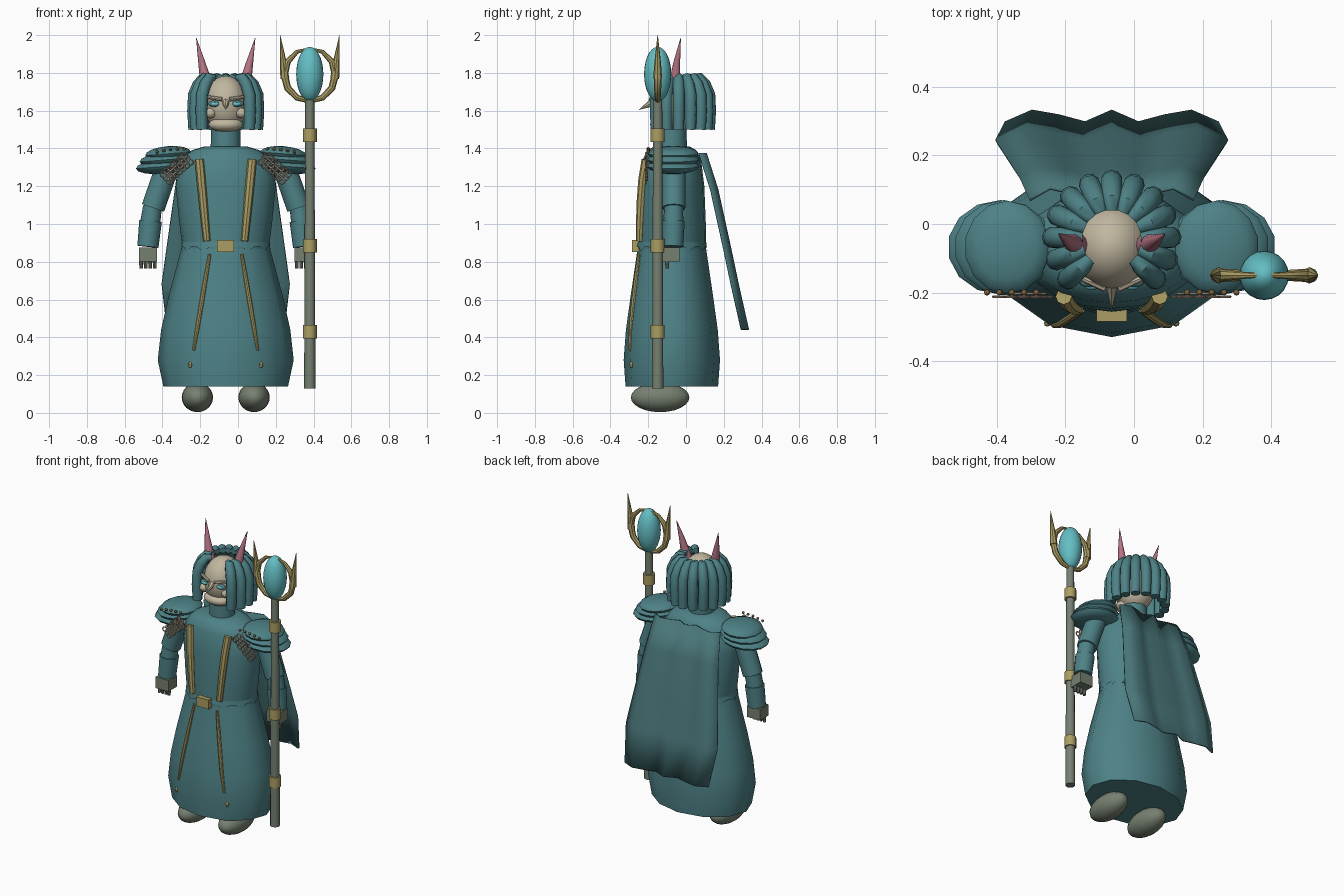
import bpy, bmesh, math
from mathutils import Vector, Matrix

if "Cube" in bpy.data.objects:
    bpy.data.objects.remove(bpy.data.objects["Cube"])

CX, CY = -0.065, -0.075          # body axis


def mat(name, r, g, b):
    m = bpy.data.materials.new(name)
    m.diffuse_color = (r, g, b, 1)
    m.use_nodes = True
    m.node_tree.nodes["Principled BSDF"].inputs["Base Color"].default_value = m.diffuse_color
    return m


TEAL = mat("teal_cloth", .076, .223, .242)
CAPE = mat("cape_teal", .066, .18, .19)
SKIN = mat("pale_skin", .53, .47, .35)
GREY = mat("grey_green", .18, .216, .162)
GOLD = mat("dull_gold", .41, .34, .125)
CYAN = mat("bright_cyan", .127, .515, .552)
PINK = mat("dusky_pink", .46, .175, .225)
RING = mat("pale_copper", .5, .36, .26)
STUD = mat("bronze", .2, .12, .04)


def finish(name, bm, m, angle=40):
    bmesh.ops.recalc_face_normals(bm, faces=bm.faces)
    me = bpy.data.meshes.new(name)
    bm.to_mesh(me)
    bm.free()
    me.materials.append(m)
    ob = bpy.data.objects.new(name, me)
    bpy.context.collection.objects.link(ob)
    bpy.ops.object.select_all(action='DESELECT')
    bpy.context.view_layer.objects.active = ob
    ob.select_set(True)
    bpy.ops.object.shade_smooth_by_angle(angle=math.radians(angle))
    return ob


def bridge(bm, rings, caps=True):
    n = len(rings[0])
    vs = [[bm.verts.new(p) for p in r] for r in rings]
    for a, b in zip(vs, vs[1:]):
        for i in range(n):
            j = (i + 1) % n
            bm.faces.new((a[i], a[j], b[j], b[i]))
    if caps:
        bm.faces.new(vs[0])
        bm.faces.new(vs[-1])


def ball(name, loc, rad, m, seg=20, rings=12, rot=None):
    bm = bmesh.new()
    bmesh.ops.create_uvsphere(bm, u_segments=seg, v_segments=rings, radius=1)
    t = Matrix.Translation(loc) @ (rot or Matrix()) @ Matrix.Diagonal((*rad, 1))
    bmesh.ops.transform(bm, matrix=t, verts=bm.verts)
    return finish(name, bm, m)


def box(name, loc, size, m, rot=None):
    bm = bmesh.new()
    bmesh.ops.create_cube(bm, size=1)
    t = Matrix.Translation(loc) @ (rot or Matrix()) @ Matrix.Diagonal((*size, 1))
    bmesh.ops.transform(bm, matrix=t, verts=bm.verts)
    return finish(name, bm, m)


def tube(name, pts, radii, m, seg=12, ref=(0, 1, 0), flat=1.0):
    """Tube along pts; ref is the side direction, flat scales the tube along it."""
    pts = [Vector(p) for p in pts]
    ref = Vector(ref)
    rings = []
    for i, p in enumerate(pts):
        t = (pts[min(i + 1, len(pts) - 1)] - pts[max(i - 1, 0)]).normalized()
        u = t.cross(ref).normalized()
        v = u.cross(t)
        rings.append([p + radii[i] * (math.cos(a) * u + flat * math.sin(a) * v)
                      for a in (2 * math.pi * k / seg for k in range(seg))])
    bm = bmesh.new()
    bridge(bm, rings)
    return finish(name, bm, m)


def loft(name, prof, m, seg):
    """Stack of ellipses (z, rx, ry) with a vertex at the front."""
    bm = bmesh.new()
    bridge(bm, [[(CX + rx * math.sin(a), CY - ry * math.cos(a), z)
                 for a in (2 * math.pi * k / seg for k in range(seg))]
                for z, rx, ry in prof])
    return finish(name, bm, m, 50)


# Robe
SKIRT = [(.14, .33, .245), (.28, .36, .255), (.44, .342, .243), (.62, .302, .218), (.88, .232, .18)]
TORSO = [(.87, .228, .182), (1.0, .245, .18), (1.2, .265, .172), (1.34, .25, .155),
         (1.39, .18, .13), (1.41, .115, .095)]
loft("skirt", SKIRT, TEAL, 12)
loft("torso", TORSO, TEAL, 20)
loft("neck", [(1.38, .08, .08), (1.5, .078, .078)], TEAL, 16)

# Ragged hem of the jacket
bm = bmesh.new()
N = 36
bridge(bm, [[(CX + r * math.sin(a), CY - (r - .05) * math.cos(a), z - (.025 if low and k % 3 == 0 else 0))
             for k, a in enumerate(2 * math.pi * k / N for k in range(N))]
            for z, r, low in ((.905, .232, 0), (.88, .238, 1))], caps=False)
finish("jacket_hem", bm, TEAL)
box("belt_buckle", (CX, -.265, .883), (.09, .04, .062), GOLD)


def front(prof, x, z):
    """y of the robe front at an offset x and height z."""
    for (z0, a0, b0), (z1, a1, b1) in zip(prof, prof[1:]):
        if z0 <= z <= z1:
            f = (z - z0) / (z1 - z0)
            a, b = a0 + f * (a1 - a0), b0 + f * (b1 - b0)
            return CY - b * math.sqrt(max(0, 1 - (x / a) ** 2))
    return CY


for s in (-1, 1):
    # Gold trims down jacket and skirt
    path = [(.1 + .04 * f, .91 + .43 * f) for f in (0, .25, .5, .75, 1)]
    tube("jacket_trim", [(CX + s * x, front(TORSO, x, z) - .008, z) for x, z in path],
         [.019, .021, .023, .024, .024], GOLD, 8)
    path = [(.17 - .085 * f, .33 + .51 * f) for f in (0, .25, .5, .75, 1)]
    tube("skirt_trim", [(CX + s * x, front(SKIRT, x, z) - .001, z) for x, z in path],
         [.007, .011, .012, .011, .008], GOLD, 8)
    ball("skirt_stud", (CX + s * .188, front(SKIRT, .188, .255), .255), (.01, .01, .017), GOLD, 8, 6)

    # Feet
    ball("foot", (CX + s * .15, -.137, .082), (.083, .155, .078), GREY, 20, 12)

    # Arms
    tube("upper_arm", [(CX + s * .30, -.065, 1.33), (CX + s * .385, -.065, 1.085)], [.062, .062], TEAL, 16)
    ball("elbow", (CX + s * .388, -.065, 1.075), (.052, .052, .052), TEAL, 14, 8)
    tube("forearm", [(CX + s * .388, -.065, 1.09), (CX + s * .402, -.068, .99)], [.05, .054], TEAL, 16)
    tube("cuff", [(CX + s * .398, -.067, 1.015), (CX + s * .412, -.07, .88)], [.06, .056], TEAL, 16)
    box("hand", (CX + s * .412, -.08, .838), (.095, .09, .075), GREY)
    for k in range(4):
        x = CX + s * (.376 + .024 * k)
        tube("finger", [(x, -.1, .81), (x, -.1, .765)], [.011, .009], GREY, 8)

    # Layered shoulder plates
    for k, (x, z, rx, ry) in enumerate(((.325, 1.305, .155, .138), (.315, 1.34, .145, .138),
                                        (.305, 1.372, .125, .136))):
        ball("shoulder_plate", (CX + s * x, -.068, z), (rx, ry, .04), TEAL, 14, 8,
             Matrix.Rotation(s * .08, 4, 'Y'))
    for k in range(5):
        ball("shoulder_stud", (CX + s * (.22 + .036 * k), -.2, 1.398 - .004 * k * k / 4),
             (.009, .009, .009), STUD, 8, 6)

    # Chain mail rings below the shoulder plates
    for row in range(3):
        for k in range(7):
            f = k / 6
            c = Vector((CX + s * (.205 + .11 * f + .016 * (row - 1)), -.212 + .008 * (k % 2),
                        1.345 - .1 * f + .018 * (row - 1)))
            bm = bmesh.new()
            loops = []
            for i in range(10):
                a = 2 * math.pi * i / 10
                d = Vector((math.cos(a), 0, math.sin(a)))
                loops.append([c + d * (.015 + .004 * math.cos(b)) + Vector((0, .004 * math.sin(b), 0))
                              for b in (math.pi * j / 2.5 for j in range(5))])
            bridge(bm, loops + loops[:1], caps=False)
            bmesh.ops.remove_doubles(bm, verts=bm.verts, dist=1e-5)
            finish("mail_ring", bm, RING)

    # Horns
    tube("horn", [(CX + s * .1, -.062, 1.73), (CX + s * .128, -.048, 1.86), (CX + s * .156, -.028, 1.985)],
         [.034, .018, .001], PINK, 10)

    # Face halves
    ball("eye_socket", (CX + s * .058, -.172, 1.637), (.036, .014, .017), TEAL, 12, 8)
    ball("eye", (CX + s * .058, -.184, 1.635), (.022, .008, .01), CYAN, 12, 8)
    tube("brow", [(CX + s * .02, -.188, 1.66), (CX + s * .095, -.155, 1.672)], [.011, .009], SKIN, 8)
    ball("cheek", (CX + s * .083, -.145, 1.587), (.034, .032, .028), SKIN, 14, 8)

# Head
ball("head", (CX, -.065, 1.635), (.115, .125, .15), SKIN, 24, 16)
ball("muzzle", (CX, -.125, 1.526), (.092, .065, .04), SKIN, 18, 10)
tube("nose", [(CX, -.175, 1.645), (CX, -.248, 1.605)], [.022, .001], SKIN, 8, ref=(1, 0, 0))

# Hair locks in an open ring around the head
LOCK = [(.085, 1.775), (.115, 1.775), (.145, 1.74), (.168, 1.685), (.172, 1.6), (.168, 1.5)]
for k in range(13):
    a = math.radians(-42 + 264 * k / 12)
    c, d = math.cos(a), math.sin(a)
    tube("hair_lock", [(CX + r * c, -.045 + r * d, z) for r, z in LOCK],
         [.018, .028, .031, .032, .032, .03], TEAL, 10, ref=(-d, c, 0))

# Cape: wavy sheet with thickness
bm = bmesh.new()
WAVE = (-1, 1, .2, -1, 1, -1, .2, 1, -1)
rows = []
for z, w, y in ((1.375, .24, .088), (1.18, .268, .15), (.87, .312, .218), (.68, .338, .258), (.44, .31, .312)):
    rows.append([bm.verts.new((CX + w * (i / 4 - 1), y + .017 * v, z)) for i, v in enumerate(WAVE)])
for a, b in zip(rows, rows[1:]):
    for i in range(8):
        bm.faces.new((a[i], a[i + 1], b[i + 1], b[i]))
cape = finish("cape", bm, CAPE, 60)
mod = cape.modifiers.new("thickness", 'SOLIDIFY')
mod.thickness, mod.offset = .01, 0

# Staff
SX, SY = .38, -.15
tube("staff_pole", [(SX, SY, .13), (SX, SY, 1.67)], [.03, .024], GREY, 12)
for z in (.43, .885, 1.47):
    tube("staff_band", [(SX, SY, z - .035), (SX, SY, z + .035)], [.037, .037], GOLD, 12)
ball("crystal", (SX, SY, 1.793), (.072, .072, .145), CYAN, 20, 14)
for s in (-1, 1):
    arc = [math.radians(-90 + 30 * k) for k in range(7)]
    tube("claw", [(SX + s * .135 * math.cos(a), SY, 1.79 + .14 * math.sin(a)) for a in arc],
         [.012, .016, .019, .02, .017, .011, .005], GOLD, 8)
    tube("claw_spike", [(SX + s * .132, SY, 1.77), (SX + s * .142, SY, 1.87), (SX + s * .157, SY, 2.0)],
         [.024, .016, .001], GOLD, 8)
